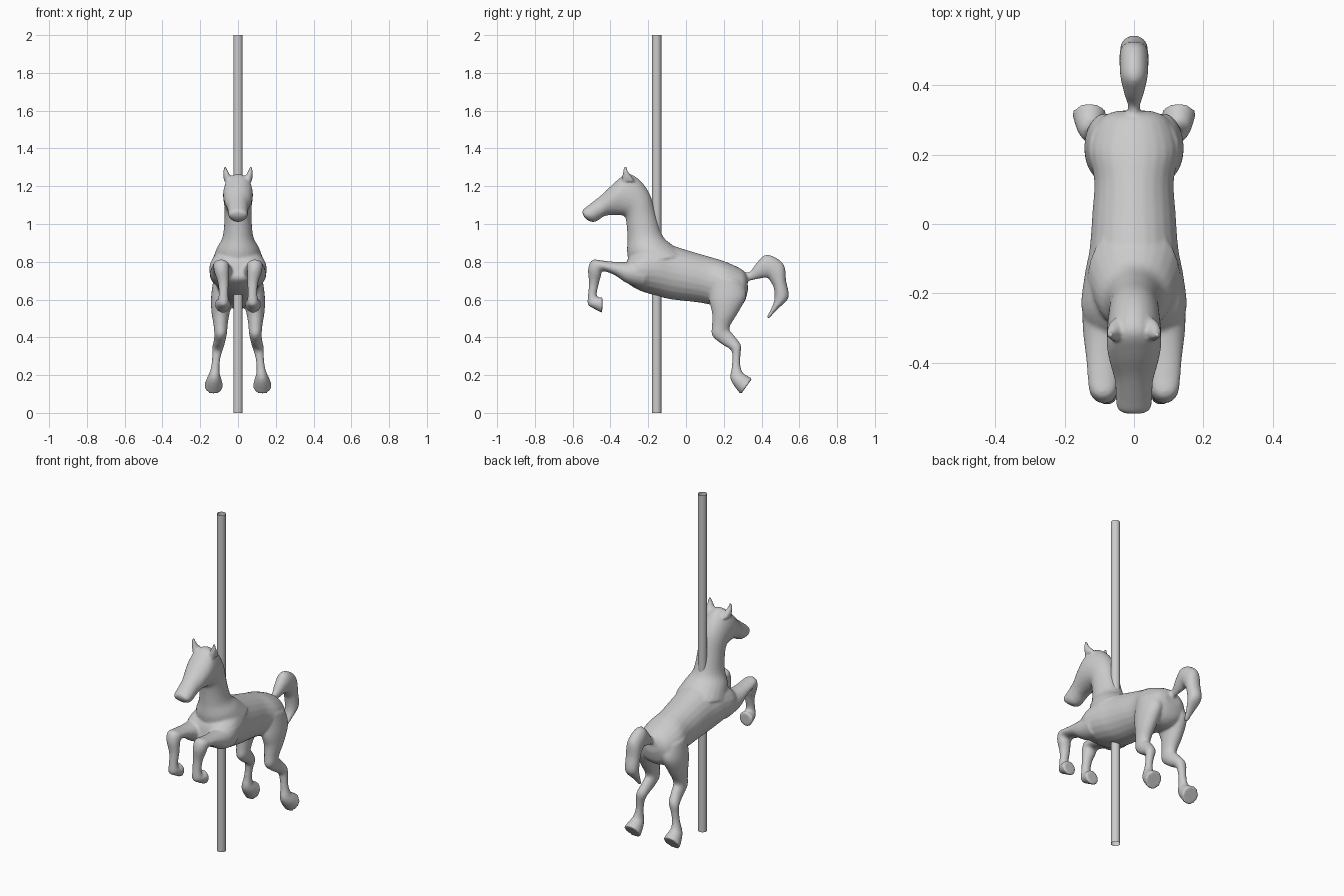
import bpy, bmesh, math
from mathutils import Vector

SIDES = 24
bm = bmesh.new()


def catmull(a, b, c, d, t):
    return [0.5 * (2*q + (r - p)*t + (2*p - 5*q + 4*r - s)*t*t + (3*q - p - 3*r + s)*t**3)
            for p, q, r, s in zip(a, b, c, d)]


def loft(rings, mirror=1, steps=4):
    """Skin ellipses; ring = y1, z1, y2, z2 (ends of one diameter), x centre, half width."""
    dense = []
    for i in range(len(rings) - 1):
        a, d = rings[max(i - 1, 0)], rings[min(i + 2, len(rings) - 1)]
        dense += [catmull(a, rings[i], rings[i + 1], d, k / steps) for k in range(steps)]
    dense.append(rings[-1])
    loops = []
    for y1, z1, y2, z2, x, w in dense:
        loop = []
        for k in range(SIDES):
            a = math.tau * k / SIDES
            s = (1 + math.cos(a)) / 2
            loop.append(bm.verts.new((mirror * (x + w * math.sin(a)),
                                      y2 + (y1 - y2) * s, z2 + (z1 - z2) * s)))
        loops.append(loop)
    faces = [bm.faces.new(loops[0]), bm.faces.new(loops[-1])]
    for p, q in zip(loops, loops[1:]):
        for k in range(SIDES):
            n = (k + 1) % SIDES
            faces.append(bm.faces.new((p[k], p[n], q[n], q[k])))
    bmesh.ops.recalc_face_normals(bm, faces=faces)


# Torso, rump to chest
loft([(.325, .715, .328, .65, 0, .05), (.30, .757, .305, .58, 0, .10),
      (.21, .80, .24, .55, 0, .13), (.13, .825, .12, .575, 0, .115),
      (.02, .857, .05, .587, 0, .12), (-.07, .885, -.07, .60, 0, .128),
      (-.15, .90, -.15, .618, 0, .143), (-.24, .87, -.25, .65, 0, .152),
      (-.30, .825, -.32, .695, 0, .12), (-.318, .79, -.335, .72, 0, .07)])

# Neck and head
loft([(-.30, .78, -.0, .84, 0, .135), (-.312, .85, -.08, .895, 0, .112),
      (-.31, .92, -.125, .94, 0, .082), (-.315, 1.0, -.157, 1.04, 0, .072),
      (-.325, 1.04, -.19, 1.155, 0, .073), (-.36, 1.047, -.245, 1.232, 0, .078),
      (-.40, 1.047, -.31, 1.266, 0, .078), (-.435, 1.04, -.375, 1.222, 0, .068),
      (-.465, 1.02, -.44, 1.16, 0, .055), (-.49, 1.01, -.505, 1.108, 0, .053),
      (-.522, 1.02, -.543, 1.078, 0, .048), (-.542, 1.04, -.549, 1.062, 0, .03)])

# Tail
loft([(.30, .74, .30, .70, 0, .02), (.34, .75, .34, .70, 0, .017),
      (.375, .795, .375, .708, 0, .028), (.43, .838, .43, .715, 0, .04),
      (.515, .79, .45, .69, 0, .042), (.53, .70, .465, .66, 0, .041),
      (.543, .61, .468, .60, 0, .038), (.485, .55, .45, .55, 0, .025),
      (.44, .50, .425, .505, 0, .012)])

for m in (1, -1):
    # Ear
    loft([(-.34, 1.225, -.27, 1.225, .05, .024), (-.337, 1.255, -.285, 1.25, .058, .02),
          (-.333, 1.28, -.305, 1.275, .065, .013), (-.326, 1.308, -.316, 1.306, .069, .006)], m)
    # Front leg with folded hoof
    loft([(-.20, .82, -.22, .66, .075, .075), (-.30, .80, -.31, .685, .085, .063),
          (-.38, .80, -.37, .725, .09, .05), (-.44, .806, -.425, .748, .09, .045),
          (-.495, .81, -.447, .745, .089, .042), (-.518, .765, -.45, .725, .087, .038),
          (-.514, .69, -.46, .69, .078, .029), (-.518, .63, -.472, .635, .077, .025),
          (-.52, .575, -.468, .612, .078, .03), (-.49, .553, -.457, .612, .08, .038),
          (-.444, .528, -.441, .616, .08, .043)], m)
    # Hind leg and hoof
    loft([(.13, .72, .30, .70, .07, .06), (.123, .60, .32, .62, .084, .059),
          (.138, .53, .275, .53, .092, .048), (.138, .47, .238, .47, .092, .038),
          (.138, .41, .23, .44, .092, .034), (.188, .365, .25, .415, .096, .031),
          (.238, .333, .29, .36, .106, .03), (.245, .295, .288, .305, .114, .023),
          (.242, .24, .287, .255, .12, .022), (.234, .19, .298, .217, .125, .029),
          (.25, .15, .31, .205, .127, .039), (.29, .098, .35, .182, .129, .05)], m)

mesh = bpy.data.meshes.new("horse")
bm.to_mesh(mesh)
bm.free()
horse = bpy.data.objects.new("horse", mesh)
bpy.context.collection.objects.link(horse)

# Fuse the overlapping parts into one carved skin
fuse = horse.modifiers.new("fuse", 'REMESH')
fuse.mode = 'VOXEL'
fuse.voxel_size = 0.007
fuse.use_smooth_shade = True
soften = horse.modifiers.new("soften", 'SMOOTH')
soften.factor = 0.5
soften.iterations = 5

# Open pole through the shoulders
bpy.ops.mesh.primitive_cylinder_add(vertices=24, radius=0.025, depth=2,
                                    end_fill_type='NOTHING', location=(0, -.155, 1))
pole = bpy.context.object
pole.name = pole.data.name = "pole"
bpy.ops.object.shade_smooth_by_angle()
